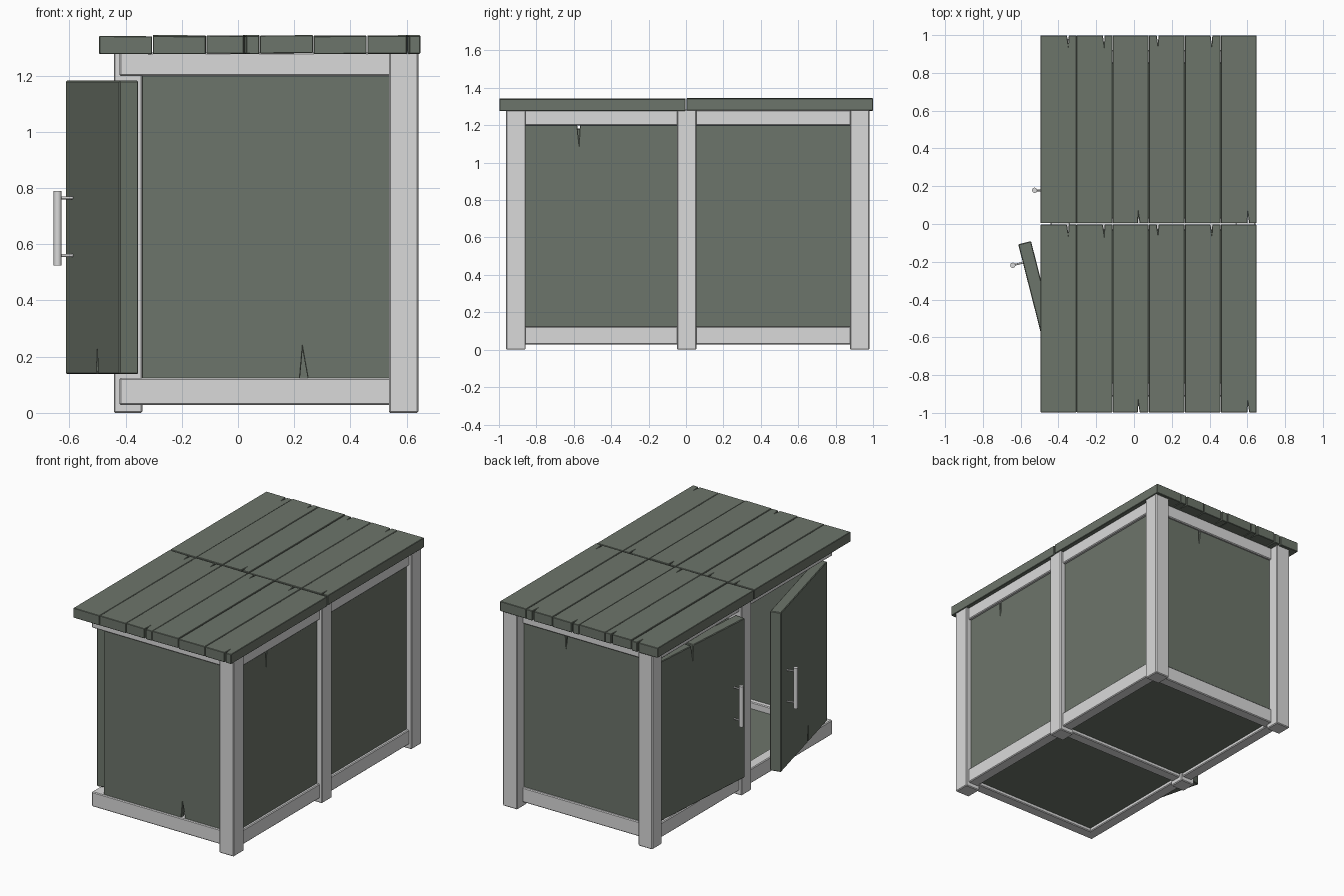
import bpy, bmesh, math, random
from mathutils import Vector

random.seed(4)
cube = bpy.data.objects.get("Cube")
if cube:
    bpy.data.objects.remove(cube, do_unlink=True)


def material(name, colour):
    m = bpy.data.materials.new(name)
    m.use_nodes = True
    m.diffuse_color = (*colour, 1)
    m.node_tree.nodes["Principled BSDF"].inputs["Base Color"].default_value = (*colour, 1)
    return m


green = material("grey green paint", (0.152, 0.178, 0.145))
grey = material("pale grey paint", (0.7, 0.7, 0.7))

X, Y, Z = Vector((1, 0, 0)), Vector((0, 1, 0)), Vector((0, 0, 1))


def finish(name, bm, mat, bevel):
    bmesh.ops.recalc_face_normals(bm, faces=bm.faces)
    mesh = bpy.data.meshes.new(name)
    bm.to_mesh(mesh)
    bm.free()
    mesh.materials.append(mat)
    ob = bpy.data.objects.new(name, mesh)
    bpy.context.collection.objects.link(ob)
    if bevel:
        mod = ob.modifiers.new("worn edges", "BEVEL")
        mod.width, mod.segments, mod.limit_method = bevel, 1, "ANGLE"


def box(name, x, y, z, mat=grey, bevel=0.005):
    bm = bmesh.new()
    bmesh.ops.create_cube(bm, size=1)
    for v in bm.verts:
        v.co = [a + (b - a) * (c + 0.5) for (a, b), c in zip((x, y, z), v.co)]
    finish(name, bm, mat, bevel)


def outline(u0, u1, v0, v1, low=None, high=None, depth=0.1, half=0.009):
    """Rectangle with an optional split in its low or high end."""
    pts = [(u0, v0)]
    if low is not None:
        pts += [(low - half, v0), (low - half / 3, v0 + depth), (low + half, v0)]
    pts += [(u1, v0), (u1, v1)]
    if high is not None:
        pts += [(high + half, v1), (high + half / 3, v1 - depth), (high - half, v1)]
    return pts + [(u0, v1)]


def slab(name, pts, thick, origin, u, v, w, bevel=0.0025):
    """Extrude an outline lying in the u, v plane along w."""
    bm = bmesh.new()
    face = bm.faces.new([bm.verts.new(origin + u * a + v * b) for a, b in pts])
    new = bmesh.ops.extrude_face_region(bm, geom=[face])["geom"]
    bmesh.ops.translate(bm, vec=w * thick,
                        verts=[g for g in new if isinstance(g, bmesh.types.BMVert)])
    finish(name, bm, green, bevel)


def rod(name, a, b, radius):
    d = b - a
    bpy.ops.mesh.primitive_cylinder_add(vertices=12, radius=radius, depth=d.length,
                                        location=(a + b) / 2)
    ob = bpy.context.object
    ob.name = name
    ob.rotation_euler = d.to_track_quat("Z", "Y").to_euler()
    ob.data.materials.append(grey)
    bpy.ops.object.shade_smooth_by_angle()


# Posts: three along the closed side, two along the door side
spans = {"front": (-0.962, -0.857), "middle": (-0.047, 0.055), "rear": (0.878, 0.98)}
for place, ys in spans.items():
    box(place + "_closed_side_post", (0.537, 0.642), ys, (0, 1.285))
    if place != "front":
        box(place + "_door_side_post", (-0.442, -0.34), ys, (0, 1.285))

# Rails at the bottom and top of every side
for level, zs in {"bottom": (0.028, 0.124), "top": (1.198, 1.282)}.items():
    box(level + "_front_rail", (-0.422, 0.56), (-0.912, -0.84), zs)
    box(level + "_rear_rail", (-0.36, 0.56), (0.85, 0.922), zs)
    box(level + "_middle_rail", (-0.36, 0.56), (-0.035, 0.035), zs)
    box(level + "_closed_side_rail", (0.55, 0.623), (-0.9, 0.9), zs)
    box(level + "_door_side_rail", (-0.422, -0.35), (-0.85, 0.9), zs)

# Wall panels, tucked into the rails
O = Vector((0, 0, 0))
low, high = 0.105, 1.22
slab("front_panel", outline(-0.342, 0.55, low, high, low=0.235, depth=0.12, half=0.016),
     0.03, O - Y * 0.902, X, Z, Y)
slab("rear_panel", outline(-0.35, 0.55, low, high, high=0.23), 0.03, O + Y * 0.908, X, Z, -Y)
slab("closed_side_front_panel", outline(-0.87, -0.03, low, high, high=-0.575, depth=0.11),
     0.03, O + X * 0.605, Y, Z, -X)
slab("closed_side_rear_panel", outline(0.04, 0.89, low, high), 0.03, O + X * 0.605, Y, Z, -X)

# Floor boards
for place, ys in {"front": (-0.86, -0.03), "rear": (0.03, 0.87)}.items():
    box(place + "_floor", (-0.37, 0.57), ys, (0.05, 0.08), green, 0)


# Doors swinging on the outer edge, with bar handles
def door(name, hinge_y, side, angle, width, **split):
    a = math.radians(angle)
    along = Vector((-math.sin(a), side * math.cos(a), 0))
    out = Vector((-math.cos(a), -side * math.sin(a), 0))
    hinge = Vector((-0.422, hinge_y, 0))
    slab(name, outline(0, width, 0.138, 1.182, **split), 0.07, hinge, along, Z, -out, 0.004)
    grip = hinge + along * (width - 0.1) + out * 0.055
    rod(name + "_handle", grip + Z * 0.525, grip + Z * 0.79, 0.014)
    for z in (0.56, 0.765):
        rod(name + "_handle_stem", grip + Z * z, grip + Z * z - out * 0.06, 0.005)


door("front_door", -0.857, 1, 14.3, 0.773, low=0.32, depth=0.075)
door("rear_door", 0.878, -1, 4, 0.805, high=0.31, depth=0.075)

# Roof: two rows of six planks, some split at the ends
far_splits = {0: -0.35, 1: -0.16, 3: 0.125, 4: 0.41}
near_splits = {2: 0.025, 5: 0.605}
for row, y0 in {"front": -0.998, "rear": 0.004}.items():
    for i in range(6):
        x0 = -0.495 + i * 0.1908
        pts = outline(x0 + 0.001, x0 + 0.1895, y0, y0 + 0.995,
                      low=near_splits.get(i), high=far_splits.get(i), depth=0.045, half=0.005)
        tilt = Z * random.uniform(-0.012, 0.012)
        lift = Z * (1.278 + random.uniform(-0.002, 0.002)) - tilt * (x0 + 0.095)
        slab(row + "_roof_plank", pts, 0.064, lift, X + tilt, Y, Z)
